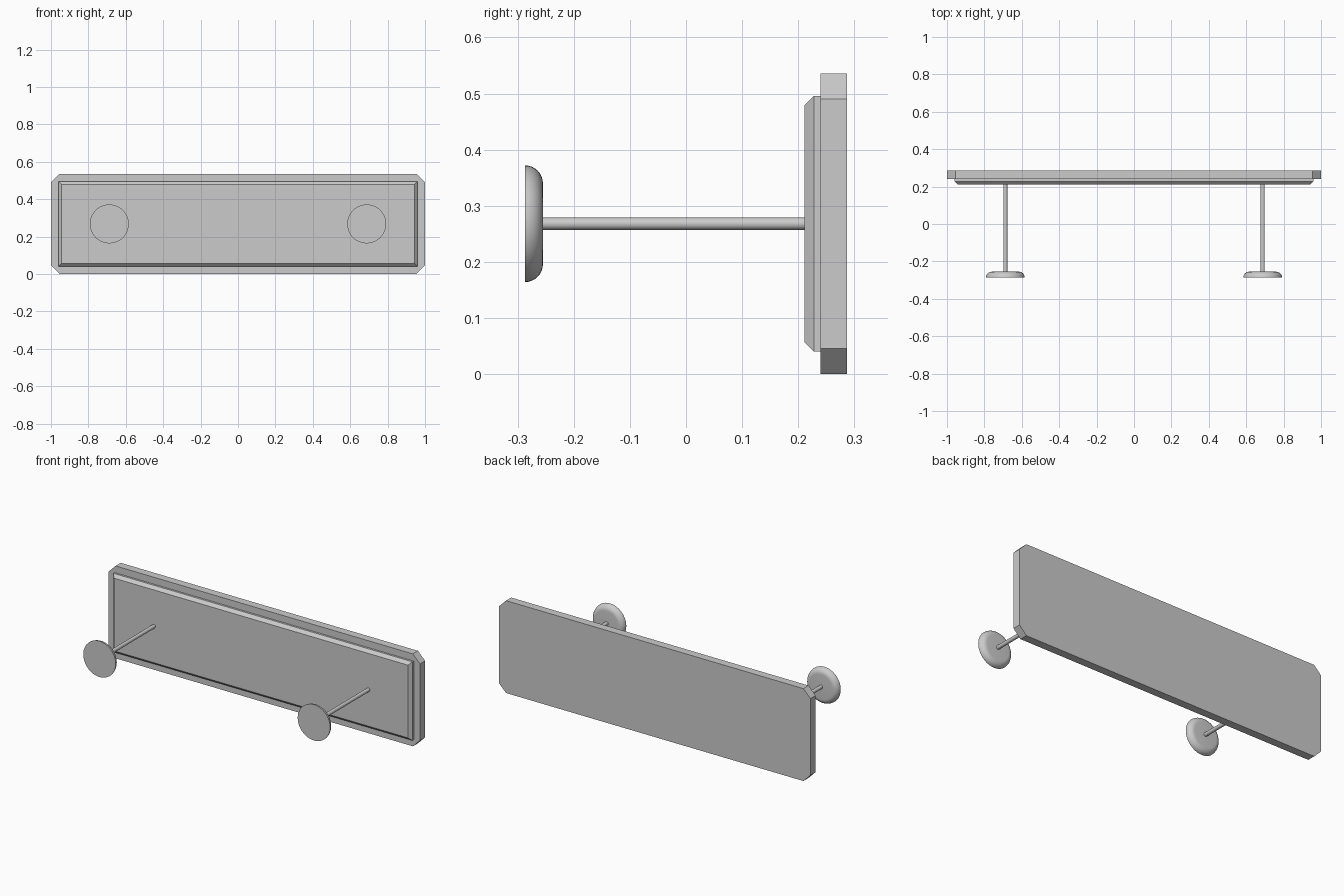
import bpy, bmesh, math
from mathutils import Vector

if "Cube" in bpy.data.objects:
    bpy.data.objects.remove(bpy.data.objects["Cube"])

MID_Z = 0.268


def make_object(name, bm, smooth=False):
    bmesh.ops.remove_doubles(bm, verts=bm.verts, dist=1e-5)
    bmesh.ops.recalc_face_normals(bm, faces=bm.faces)
    mesh = bpy.data.meshes.new(name)
    bm.to_mesh(mesh)
    bm.free()
    ob = bpy.data.objects.new(name, mesh)
    bpy.context.collection.objects.link(ob)
    if smooth:
        bpy.ops.object.select_all(action='DESELECT')
        ob.select_set(True)
        bpy.context.view_layer.objects.active = ob
        bpy.ops.object.shade_smooth_by_angle(angle=math.radians(35))
    return ob


def outline(hx, hz, cut=0.0):
    """Rectangle in x/z, with optional cut corners."""
    if not cut:
        return [(-hx, -hz), (hx, -hz), (hx, hz), (-hx, hz)]
    return [(-hx + cut, -hz), (hx - cut, -hz), (hx, -hz + cut), (hx, hz - cut),
            (hx - cut, hz), (-hx + cut, hz), (-hx, hz - cut), (-hx, -hz + cut)]


def loft(name, layers):
    """Join outlines placed at successive y depths into a closed solid."""
    bm = bmesh.new()
    rings = [[bm.verts.new((x, y, MID_Z + z)) for x, z in pts] for y, pts in layers]
    for a, b in zip(rings, rings[1:]):
        for i in range(len(a)):
            j = (i + 1) % len(a)
            bm.faces.new((a[i], a[j], b[j], b[i]))
    bm.faces.new(rings[0])
    bm.faces.new(rings[-1])
    return make_object(name, bm)


def lathe(name, profile, x, steps=48):
    """Turn an (r, y) profile around a y-parallel axis, mirrored to the other side."""
    bm = bmesh.new()
    verts = [bm.verts.new((x + r, y, MID_Z)) for r, y in profile]
    edges = [bm.edges.new(p) for p in zip(verts, verts[1:])]
    bmesh.ops.spin(bm, geom=verts + edges, cent=(x, 0, MID_Z), axis=Vector((0, 1, 0)),
                   angle=math.tau, steps=steps, use_duplicate=False)
    ob = make_object(name, bm, smooth=True)
    ob.modifiers.new("other_side", 'MIRROR').use_axis[0] = True
    return ob


# Back plate with cut corners
plate = outline(1.0, 0.268, 0.046)
loft("back_plate", [(0.24, plate), (0.287, plate)])

# Raised front panel with a bevelled front edge
full = outline(0.96, 0.228)
loft("front_panel", [(0.211, outline(0.943, 0.211)), (0.228, full), (0.24, full)])

# Two round feet: flat outside, rounded towards the rod
R, T, FRONT = 0.104, 0.032, -0.287
arc = [(R - T + T * math.cos(a), FRONT + T * math.sin(a))
       for a in (math.pi / 2 * i / 8 for i in range(9))]
lathe("round_feet", [(0, FRONT)] + arc + [(0, FRONT + T)], 0.688)

# Two thin rods joining feet and panel
lathe("rods", [(0, -0.258), (0.011, -0.258), (0.011, 0.213), (0, 0.213)], 0.688, 24)
